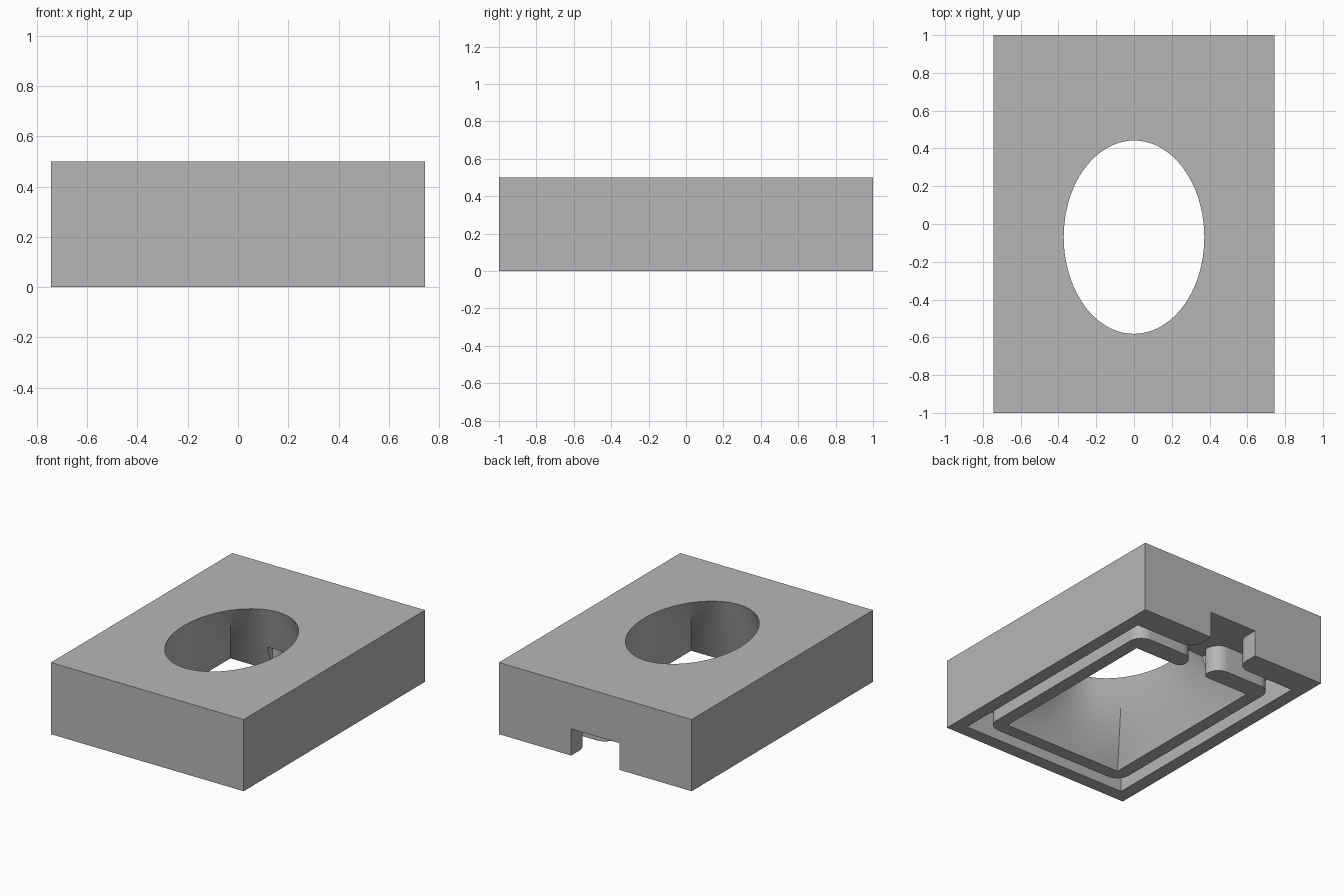
import bpy, bmesh, math
from mathutils import Vector

cube = bpy.data.objects.get("Cube")
if cube:
    bpy.data.objects.remove(cube, do_unlink=True)

U = 2 / 21.5                 # design module: block is 16 x 21.5 modules
HEIGHT = 0.5
DEPTH = 2 * U                # depth of the groove and cable notch
HALF_W = 8 * U
HOLE_Y = -0.75 * U           # centre of the opening
HOLE_BACK = HOLE_Y + 7 * U
RIDGE_BACK = HOLE_BACK + 1.5 * U
GROOVE_BACK = 1 - 2 * U

grey = bpy.data.materials.new("plain_grey")
grey.use_nodes = True
colour = (0.47, 0.47, 0.47, 1)
grey.diffuse_color = colour
grey.node_tree.nodes["Principled BSDF"].inputs["Base Color"].default_value = colour


def finish(bm, name):
    bmesh.ops.recalc_face_normals(bm, faces=bm.faces)
    mesh = bpy.data.meshes.new(name)
    bm.to_mesh(mesh)
    bm.free()
    mesh.materials.append(grey)
    obj = bpy.data.objects.new(name, mesh)
    bpy.context.collection.objects.link(obj)
    return obj


def prism(name, outline, z0, z1):
    bm = bmesh.new()
    face = bm.faces.new([bm.verts.new((x, y, z0)) for x, y in outline])
    new = bmesh.ops.extrude_face_region(bm, geom=[face])["geom"]
    top = [v for v in new if isinstance(v, bmesh.types.BMVert)]
    bmesh.ops.translate(bm, verts=top, vec=(0, 0, z1 - z0))
    return finish(bm, name)


def rectangle(half_x, y0, y1):
    return [(-half_x, y0), (half_x, y0), (half_x, y1), (-half_x, y1)]


def arc(cx, cy, r, start, end, steps=12):
    angles = [math.radians(start + (end - start) * i / steps) for i in range(steps + 1)]
    return [(cx + r * math.cos(a), cy + r * math.sin(a)) for a in angles]


def mirrored(half):
    return half + [(-x, y) for x, y in reversed(half)]


def combine(target, tool, operation):
    mod = target.modifiers.new("combine", 'BOOLEAN')
    mod.operation = operation
    mod.solver = 'EXACT'
    mod.object = tool
    bpy.context.view_layer.objects.active = target
    bpy.ops.object.modifier_apply(modifier=mod.name)
    bpy.data.objects.remove(tool, do_unlink=True)


def loft_cutter():
    # Rectangle below blending into an ellipse above
    n, levels = 24, 10
    corners = [Vector((5 * U * sx, 7 * U * sy)) for sx, sy in ((1, -1), (1, 1), (-1, 1), (-1, -1))]
    pairs = []
    for side in range(4):
        a, b = corners[side], corners[(side + 1) % 4]
        for i in range(n):
            ang = math.radians(-45 + 90 * (side + i / n))
            pairs.append((a.lerp(b, i / n), Vector((4 * U * math.cos(ang), 5.5 * U * math.sin(ang)))))
    bm = bmesh.new()
    rings = []
    for k in range(levels + 1):
        t = -0.02 + 1.04 * k / levels
        points = [p + (q - p) * t for p, q in pairs]
        rings.append([bm.verts.new((p.x, p.y + HOLE_Y, t * HEIGHT)) for p in points])
    for low, high in zip(rings, rings[1:]):
        for i in range(len(pairs)):
            j = (i + 1) % len(pairs)
            bm.faces.new((low[i], low[j], high[j], high[i]))
    bm.faces.new(rings[0])
    bm.faces.new(rings[-1])
    return finish(bm, "opening_cutter")


# Outer block with the recess under it
block = prism("housing_block", rectangle(HALF_W, -1, 1), 0, HEIGHT)
combine(block, prism("recess_cutter", rectangle(7 * U, U - 1, GROOVE_BACK), -0.1, DEPTH), 'DIFFERENCE')

# Back notch with rounded mouth into the groove
notch = [(2 * U, 1.1)] + arc(3 * U, GROOVE_BACK + U, U, 180, 270) + [(3 * U, GROOVE_BACK - 0.5 * U)]
combine(block, prism("notch_cutter", mirrored(notch), -0.1, DEPTH), 'DIFFERENCE')

# Ridge around the opening, rounded outside
ridge_front = HOLE_Y - 8 * U
half = arc(5 * U, ridge_front + U, U, -90, 0) + arc(5 * U, RIDGE_BACK - U, U, 0, 90)
ridge = prism("ridge", mirrored(half), 0, DEPTH + 0.05)

# Gap in the ridge with rounded ends
gap = [(2 * U, RIDGE_BACK + U)] + arc(2 * U, RIDGE_BACK - U, U, 90, 180)
gap += arc(1.5 * U, HOLE_BACK + 0.5 * U, 0.5 * U, 180, 270)[1:] + [(1.5 * U, HOLE_BACK - 3 * U)]
combine(ridge, prism("gap_cutter", mirrored(gap), -0.1, HEIGHT), 'DIFFERENCE')
combine(block, ridge, 'UNION')

# Tapered opening through everything
combine(block, loft_cutter(), 'DIFFERENCE')

bpy.ops.object.select_all(action='DESELECT')
block.select_set(True)
bpy.context.view_layer.objects.active = block
bpy.ops.object.shade_smooth_by_angle(angle=math.radians(25))
